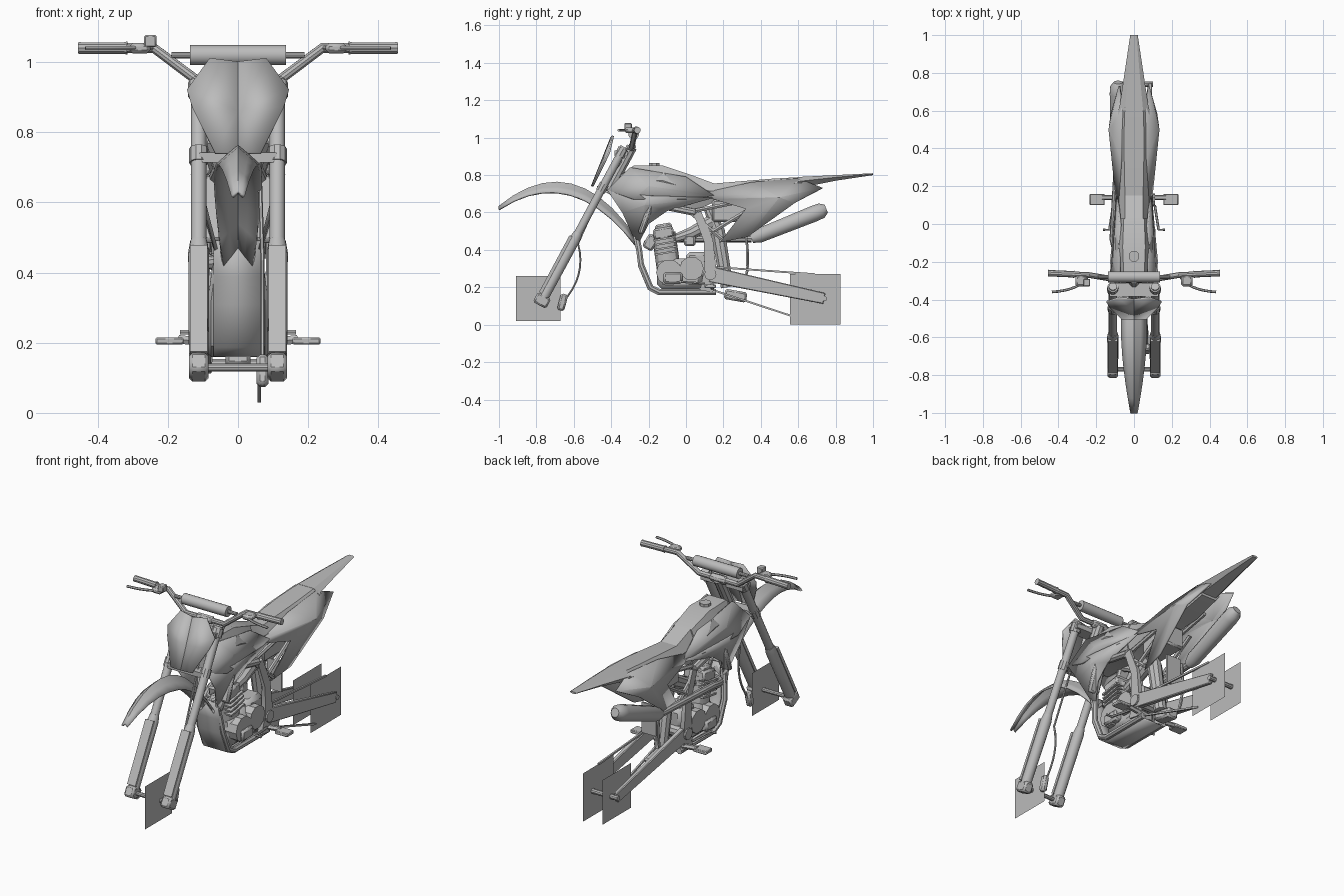
import bpy, bmesh
from math import sin, cos, pi, radians
from mathutils import Vector, Matrix

default_cube = bpy.data.objects.get("Cube")
if default_cube:
    bpy.data.objects.remove(default_cube)

grey = bpy.data.materials.new("plain_grey")
grey.use_nodes = True
grey.diffuse_color = (.5, .5, .5, 1)
grey.node_tree.nodes["Principled BSDF"].inputs["Base Color"].default_value = grey.diffuse_color


def finish(name, bm, pair=False, smooth=30, thickness=0, bevel=0):
    bmesh.ops.recalc_face_normals(bm, faces=bm.faces[:])
    mesh = bpy.data.meshes.new(name)
    bm.to_mesh(mesh)
    bm.free()
    mesh.materials.append(grey)
    part = bpy.data.objects.new(name, mesh)
    bpy.context.collection.objects.link(part)
    if thickness:
        solidify = part.modifiers.new("thickness", 'SOLIDIFY')
        solidify.thickness, solidify.offset = thickness, 0
    if bevel:
        part.modifiers.new("bevel", 'BEVEL').width = bevel
    if pair:
        part.modifiers.new("other_side", 'MIRROR')
    bpy.ops.object.select_all(action='DESELECT')
    part.select_set(True)
    bpy.context.view_layer.objects.active = part
    bpy.ops.object.shade_smooth_by_angle(angle=radians(smooth))


def loft(name, rings, closed=True, **options):
    bm = bmesh.new()
    rows = [[bm.verts.new(point) for point in ring] for ring in rings]
    count = len(rows[0])
    for near, far in zip(rows, rows[1:]):
        for i in range(count if closed else count - 1):
            j = (i + 1) % count
            bm.faces.new((near[i], near[j], far[j], far[i]))
    if closed:
        bm.faces.new(rows[0])
        bm.faces.new(rows[-1])
    finish(name, bm, **options)


def tube(name, path, radius, sides=10, flat=1, **options):
    # Sweep a round or flattened section, with one radius or one per point
    path = [Vector(point) for point in path]
    radii = radius if isinstance(radius, list) else [radius] * len(path)
    angles = [2 * pi * (k + .5) / sides for k in range(sides)]
    rings, turn, previous = [], None, None
    for i, point in enumerate(path):
        heading = (path[min(i + 1, len(path) - 1)] - path[max(i - 1, 0)]).normalized()
        if turn:
            turn = previous.rotation_difference(heading) @ turn
        else:
            turn = heading.to_track_quat('Z', 'X')
        previous = heading
        rings.append([point + turn @ Vector((cos(a), sin(a) * flat, 0)) * radii[i] for a in angles])
    loft(name, rings, **options)


def cross_bar(name, centre, reach, radius, **options):
    side = Vector((reach, 0, 0))
    tube(name, [centre - side, centre + side], radius, **options)


def bow(start, pull, end, steps=8):
    # Points on a smooth arc
    start, pull, end = Vector(start), Vector(pull), Vector(end)
    return [start.lerp(pull, i / steps).lerp(pull.lerp(end, i / steps), i / steps) for i in range(steps + 1)]


def box(name, centre, size, tilt=0, bevel=.01, **options):
    bm = bmesh.new()
    place = Matrix.Translation(centre) @ Matrix.Rotation(radians(tilt), 4, 'X')
    bmesh.ops.create_cube(bm, size=1, matrix=place @ Matrix.Diagonal((*size, 1)))
    finish(name, bm, bevel=bevel, **options)


def panel(name, surface, peak, outline, closed=True):
    # Creased shell fanned from a peak; the surface rule places each point
    bm = bmesh.new()
    centre = bm.verts.new(surface(*peak))
    rim = [bm.verts.new(surface(*point)) for point in outline]
    following = rim[1:] + rim[:1] if closed else rim[1:]
    for a, b in zip(rim, following):
        bm.faces.new((a, b, centre))
    finish(name, bm, pair=True, smooth=5, thickness=.01)


def body(name, stations):
    # Six-sided sections from position, half width, top and depth
    rings = []
    for y, width, top, depth in stations:
        half = [(width * .6, y, top), (width, y, top - depth * .4), (width * .6, y, top - depth)]
        rings.append(half + [(-x, y, z) for x, y, z in reversed(half)])
    loft(name, rings, smooth=20)


def square_sheet(name, centre, half):
    bm = bmesh.new()
    corners = [(-half, -half), (half, -half), (half, half), (-half, half)]
    bm.faces.new([bm.verts.new(centre + Vector((0, y, z))) for y, z in corners])
    finish(name, bm)


# Landmarks
head = Vector((0, -.33, .95))
front_hub = Vector((0, -.77, .13))
pivot = Vector((0, .13, .27))
rear_hub = Vector((0, .74, .14))
rear_wheel = Vector((0, .69, .135))
crank = Vector((0, -.09, .28))
barrel_top = Vector((0, -.12, .49))
bar_root = Vector((0, -.29, .95))
bar_bend = Vector((.24, -.27, 1.04))
bar_end = Vector((.455, -.26, 1.04))
pad_centre = Vector((0, -.28, 1.02))


def fork(t, x=0, y=0):
    return head.lerp(front_hub, t) + Vector((x, y, 0))


# Bodywork
body("tank", [(-.35, .05, .8, .1), (-.28, .09, .85, .2), (-.12, .1, .85, .2), (.03, .09, .8, .2)])
body("seat", [(.03, .08, .8, .2), (.15, .08, .755, .1), (.45, .09, .78, .1), (.62, .08, .79, .07)])
body("rear_fender", [(.6, .08, .79, .06), (.8, .05, .8, .03), (1, .02, .81, .01)])
cap = Vector((0, -.17, .845))
tube("tank_cap", [cap, cap + Vector((0, 0, .02))], .03, sides=8)

fender_rings = []
for i, ridge in enumerate(bow((0, -1, .63), (0, -.6, .96), (0, -.26, .45), steps=10)):
    width = .066 * sin(pi * (.08 + .07 * i))
    fender_rings.append([ridge + Vector((width * s, 0, -width * abs(s) * .9)) for s in (-1, -.5, 0, .5, 1)])
loft("front_fender", fender_rings, closed=False, thickness=.01)

panel("front_number_plate", lambda x, z: (x, -.4 - (1 - z) * .4 + x * x, z), (0, .86),
      [(0, 1), (.08, 1.01), (.145, .92), (.13, .87), (.065, .74), (0, .74)], closed=False)


def shroud_side(y, z):
    return .13 - abs(z - .68) * .3 - abs(y + .25) * .1, y, z


def rear_side(y, z):
    return .13 - max(z - .68, 0) * .6 - max(.68 - z, 0) * .1 - abs(y - .5) * .1, y, z


panel("shroud_upper", shroud_side, (-.2, .74),
      [(-.3, .84), (-.42, .72), (-.28, .67), (0, .67), (.15, .69), (0, .79)])
panel("shroud_lower", shroud_side, (-.22, .64),
      [(-.42, .72), (-.34, .6), (-.26, .42), (-.2, .54), (-.1, .61), (.15, .68), (-.2, .69)])
panel("side_panel", rear_side, (.5, .68),
      [(.08, .7), (.35, .76), (.6, .78), (.73, .73), (.58, .65), (.33, .47), (.18, .44), (.32, .62), (.15, .67)])
box("radiator", (.08, -.21, .58), (.07, .03, .2), tilt=-20, pair=True)
box("airbox", (0, .24, .61), (.12, .2, .12))

# Forks, clamps and lugs
leg = .112
tube("fork_upper", [fork(0, leg), fork(.6, leg)], .022, sides=14, pair=True)
tube("fork_lower", [fork(t, leg) for t in (.56, .6, 1)], [.024, .03, .028], sides=14, pair=True)
tube("fork_collar_upper", [fork(.01, leg), fork(.06, leg)], .03, pair=True)
tube("fork_collar_lower", [fork(.24, leg), fork(.29, leg)], .027, pair=True)
tube("fork_guard", [fork(.58, leg, -.03), fork(.95, leg, -.03)], .012, sides=4, flat=3, pair=True)
box("fork_lug", fork(1, leg), (.056, .08, .06), tilt=-28, pair=True)
cross_bar("upper_triple_clamp", fork(.04), .13, .02, sides=4, flat=2.5)
cross_bar("lower_triple_clamp", fork(.27), .11, .02, sides=4, flat=2)
tube("steering_stem", [fork(0, y=.04), fork(.3, y=.04)], .03)
cross_bar("front_axle", front_hub, .12, .012)
cross_bar("rear_axle", rear_hub, .1, .014)

# Handlebar, grips and levers
bar_rise = bar_root + Vector((.12, 0, 0))
tube("handlebar", [bar_root, bar_rise, bar_bend, bar_end], .015, pair=True)
tube("grip", [bar_end.lerp(bar_bend, t) for t in (0, .05, .6, .65)], [.018, .017, .017, .02], pair=True)
tube("lever", bow(bar_bend, bar_bend + Vector((.04, -.08, 0)), bar_end - Vector((.02, .1, 0))),
     .007, sides=6, pair=True)
box("lever_mount", bar_bend + Vector((.04, -.03, 0)), (.06, .06, .03), pair=True)
box("brake_reservoir", (-.25, -.31, 1.06), (.035, .04, .035), bevel=.004)
cross_bar("bar_pad", pad_centre, .137, .029, sides=16)
cross_bar("bar_brace", pad_centre, .19, .01)
box("bar_clamp", bar_root, (.1, .04, .04), tilt=-30)

# Frame, subframe and swingarm
rail = .07
cradle = [(.04, -.27, .5), (.06, -.25, .4), (rail, -.24, .32), (rail, -.19, .2), (rail, -.14, .175), (rail, .16, .175)]
tube("frame_cradle", cradle, .017, sides=8, pair=True)
tube("frame_spar", [fork(.25, .03, .1), (.08, -.1, .63), (.085, .05, .6)], .02, sides=8, pair=True)
tube("pivot_plate", [(.09, .06, .6), (.09, .12, .45), (.09, .13, .3), (.08, .11, .18)],
     [.03, .035, .045, .05], sides=4, flat=.4, pair=True)
tube("subframe_strut", [(.085, .13, .49), (.085, .36, .63)], .012, sides=6, pair=True)
tube("subframe_brace", [(.085, 0, .62), (.085, .19, .46)], .012, sides=6, pair=True)
tube("subframe_rail", [(rail, .05, .61), (rail, .5, .7)], .012, sides=6, pair=True)
arm = Vector((.085, 0, 0))
tube("swingarm", [pivot + arm, pivot.lerp(rear_hub, .25) + arm, rear_hub + arm],
     [.06, .056, .042], sides=4, flat=.35, pair=True, bevel=.004)
cross_bar("pivot_boss", pivot, .11, .032)

# Foot controls
box("footpeg", (.195, .13, .205), (.08, .06, .02), bevel=.004, pair=True)
tube("footpeg_bracket", [(.08, .14, .2), (.17, .14, .21)], .014, sides=6, pair=True)
tube("foot_lever", [(.11, .1, .22), (.13, -.03, .23), (.165, -.03, .23)], .007, sides=6, pair=True)

# Brakes and chain
square_sheet("front_disc", Vector((.06, -.79, .14)), .12)
square_sheet("rear_disc", rear_wheel - Vector((.055, 0, 0)), .125)
square_sheet("rear_sprocket", rear_wheel + Vector((.06, 0, 0)), .135)
tube("chain_upper", [pivot + Vector((.06, 0, .04)), rear_wheel + Vector((.06, 0, .135))], .007, sides=4)
tube("chain_lower", [pivot + Vector((.06, 0, -.08)), rear_wheel + Vector((.06, -.09, -.1))], .007, sides=4)
caliper = Vector((rail, -.66, .12))
box("front_caliper", caliper, (.035, .04, .09), tilt=-15)
hose_guide = fork(.63, rail, .03)
tube("front_brake_hose", bow(caliper, (rail, -.53, .26), hose_guide) + [fork(.25, .06), bar_root], .006, sides=6)
tube("rear_brake_hose", bow((-.06, .32, .47), (-.06, .35, .3), (-.06, .3, .2)), .008, sides=6)
box("mud_flap", (0, .325, .4), (.09, .01, .17), bevel=0)
box("shock_link", (0, .265, .155), (rail, .12, .055), tilt=-10)
tube("shock_absorber", [(0, .12, .62), (0, .17, .5), (0, .22, .2)], [.025, .04, .035])

# Skid plate wrapped below the engine
skid_line = [Vector((0, y, z)) for x, y, z in cradle]
loft("skid_plate", [[p - Vector((rail, .01, .01)), p + Vector((rail, -.01, -.01))] for p in skid_line],
     closed=False, thickness=.01, smooth=40)

# Engine
box("crankcase", (0, -.03, .27), (.15, .25, .17), bevel=.03)
box("gearbox", (0, .07, .32), (.13, .14, .14), bevel=.02)
cross_bar("crank_cover", crank, .1, .07)
box("cover_block", (.09, -.07, .25), (.05, .1, .06), pair=True)
cross_bar("clutch_cover", Vector((0, .03, .3)), .1, .065)
tube("cylinder", [crank, barrel_top], .066, sides=12)
for i in range(4):
    box(f"cylinder_fin_{i}", crank.lerp(barrel_top, .5 + i * .12), (.15, .12, .01), tilt=10, bevel=0)
box("cylinder_head", barrel_top, (.13, .11, .06), tilt=10)
box("head_cover", barrel_top + Vector((0, 0, .03)), (.1, .09, .04), tilt=10)
box("exhaust_flange", (0, -.19, .44), (.07, .06, .08), tilt=-30)
tube("carburettor", [(0, -.06, .46), (0, .03, .49), (0, .14, .55)], [.025, .034, .04])
box("carburettor_bowl", (0, .02, .45), (.06, .06, .06))

# Exhaust
muffler_start, muffler_end = Vector((-.085, .35, .46)), Vector((-.085, .75, .62))
tube("exhaust_header", bow(barrel_top, (-.06, -.32, .38), (-.11, -.08, .46)) + [muffler_start], .02)
tube("muffler", [muffler_start.lerp(muffler_end, t) for t in (0, .1, .85, .94, 1)],
     [.025, .04, .045, .042, .024], sides=12)
